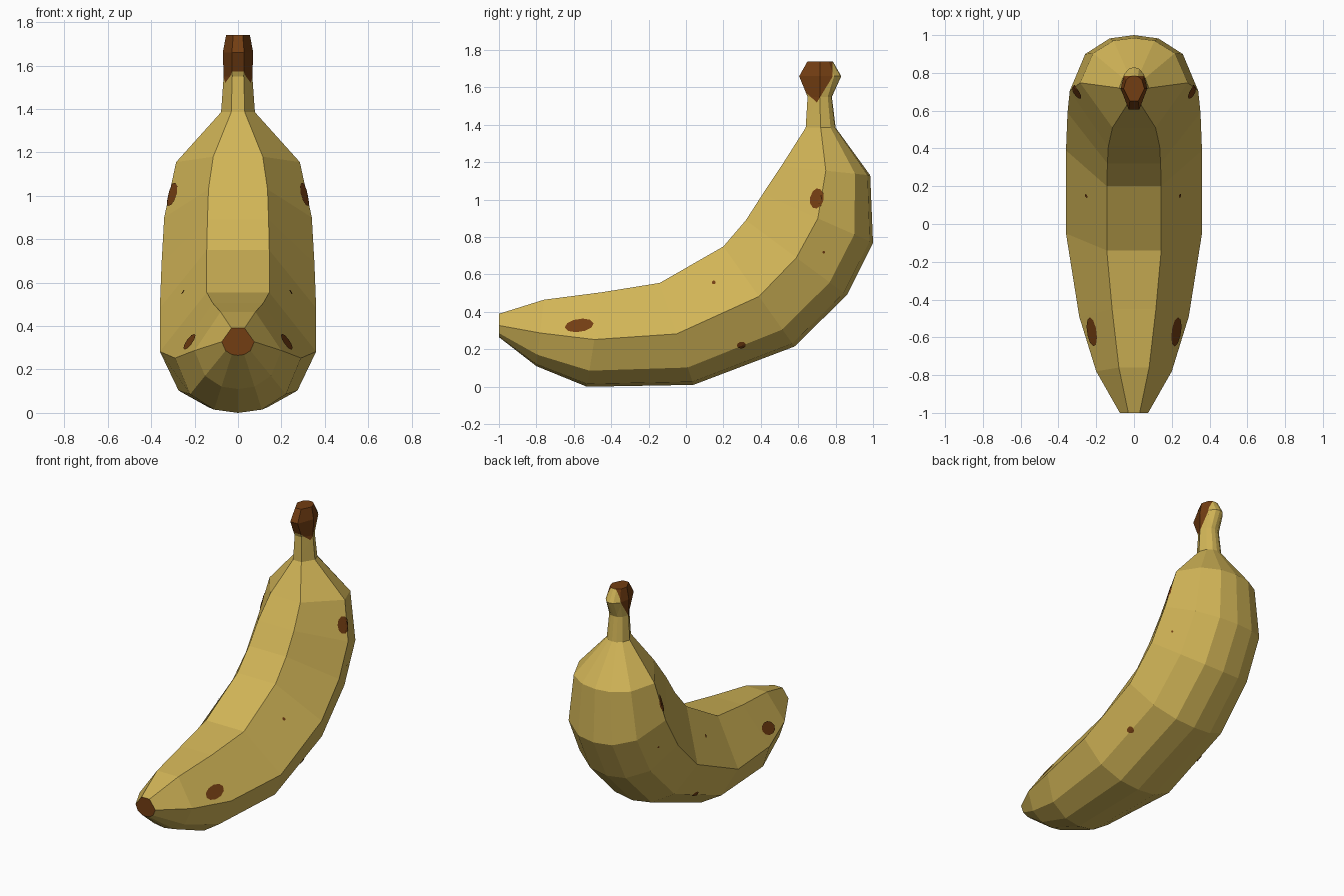
import bpy, bmesh, math
from mathutils import Vector
from mathutils.bvhtree import BVHTree

if "Cube" in bpy.data.objects:
    bpy.data.objects.remove(bpy.data.objects["Cube"])


def material(name, rgb):
    m = bpy.data.materials.new(name)
    m.diffuse_color = (*rgb, 1)
    m.use_nodes = True
    m.node_tree.nodes["Principled BSDF"].inputs["Base Color"].default_value = m.diffuse_color
    return m


yellow = material("ripe yellow", (0.64, 0.46, 0.095))
brown = material("dark brown", (0.17, 0.047, 0.006))

# stations along the fruit: outer (y, z), inner (y, z), half width
stations = [
    ((-1.00, 0.265), (-1.00, 0.39), 0.075),
    ((-0.80, 0.11), (-0.76, 0.465), 0.20),
    ((-0.53, 0.00), (-0.45, 0.505), 0.29),
    ((0.04, 0.01), (-0.14, 0.555), 0.36),
    ((0.58, 0.215), (0.20, 0.75), 0.36),
    ((0.86, 0.49), (0.32, 0.89), 0.352),
    ((1.00, 0.77), (0.41, 1.03), 0.34),
    ((0.985, 1.13), (0.51, 1.18), 0.285),
    ((0.80, 1.385), (0.64, 1.385), 0.078),
    ((0.78, 1.55), (0.65, 1.55), 0.066),
    ((0.83, 1.66), (0.605, 1.66), 0.07),
    ((0.785, 1.74), (0.65, 1.74), 0.055),
]
# half cross-section: fraction of half width, fraction from inner to outer
half = [(0.40, 0.0), (1.0, 0.5), (0.76, 0.83), (0.38, 0.97)]
section = half + [(0.0, 1.0)] + [(-u, t) for u, t in reversed(half)]

# body and stem: one loft
bm = bmesh.new()
rings = []
for outer, inner, w in stations:
    o, i = Vector((0, *outer)), Vector((0, *inner))
    rings.append([bm.verts.new(i.lerp(o, t) + Vector((u * w, 0, 0)))
                  for u, t in section])
n = len(section)
for a, b in zip(rings, rings[1:]):
    for k in range(n):
        j = (k + 1) % n
        bm.faces.new((a[k], a[j], b[j], b[k]))
bm.faces.new(rings[0])
bm.faces.new(rings[-1])
bmesh.ops.recalc_face_normals(bm, faces=bm.faces)

# brown stem end: cut along three planes, colour what lies inside them
cuts = [(Vector((0, 0.70, 1.52)), Vector((0, 0.08, 0.09)).normalized()),
        (Vector((0, 0.70, 1.52)), Vector((0, -0.14, 0.085)).normalized()),
        (Vector((0, 0.783, 1.66)), Vector((0, -1, 0)))]
for co, no in cuts:
    faces = [f for f in bm.faces if f.calc_center_median().z > 1.42]
    geom = faces + list({e for f in faces for e in f.edges}) \
        + list({v for f in faces for v in f.verts})
    bmesh.ops.bisect_plane(bm, geom=geom, dist=1e-5, plane_co=co, plane_no=no)
for f in bm.faces:
    c = f.calc_center_median()
    stem_end = all((c - co).dot(no) > 0 for co, no in cuts) and c.z > 1.45
    blossom_end = c.y < -0.995
    f.material_index = 1 if stem_end or blossom_end else 0

tree = BVHTree.FromBMesh(bm)
mesh = bpy.data.meshes.new("banana_body")
bm.to_mesh(mesh)
bm.free()
mesh.materials.append(yellow)
mesh.materials.append(brown)
bpy.context.collection.objects.link(bpy.data.objects.new("banana_body", mesh))


# ripeness spots: thin discs draped over both flanks
def spot(bm, side, y, z, ry, rz, tilt):
    def drape(a, r):
        p, q = ry * r * math.cos(a), rz * r * math.sin(a)
        start = Vector((side, y + p * math.cos(tilt) - q * math.sin(tilt),
                        z + p * math.sin(tilt) + q * math.cos(tilt)))
        loc, nor, _, _ = tree.ray_cast(start, Vector((-side, 0, 0)))
        return bm.verts.new(loc + nor * 0.005)
    count = 10
    centre = drape(0, 0)
    previous = None
    for r in (0.35, 0.7, 1.0):
        ring = [drape(side * math.tau * k / count, r) for k in range(count)]
        for k in range(count):
            j = (k + 1) % count
            if previous:
                bm.faces.new((previous[k], ring[k], ring[j], previous[j]))
            else:
                bm.faces.new((centre, ring[k], ring[j]))
        previous = ring


bm = bmesh.new()
for side in (1, -1):
    spot(bm, side, -0.57, 0.325, 0.078, 0.035, 0.15)
    spot(bm, side, 0.70, 1.005, 0.034, 0.055, -0.2)
    spot(bm, side, 0.295, 0.225, 0.024, 0.017, 0.2)
    spot(bm, side, 0.15, 0.555, 0.010, 0.010, 0)
    spot(bm, side, 0.735, 0.72, 0.007, 0.007, 0)
mesh = bpy.data.meshes.new("ripeness_spots")
bm.to_mesh(mesh)
bm.free()
mesh.materials.append(brown)
bpy.context.collection.objects.link(bpy.data.objects.new("ripeness_spots", mesh))
